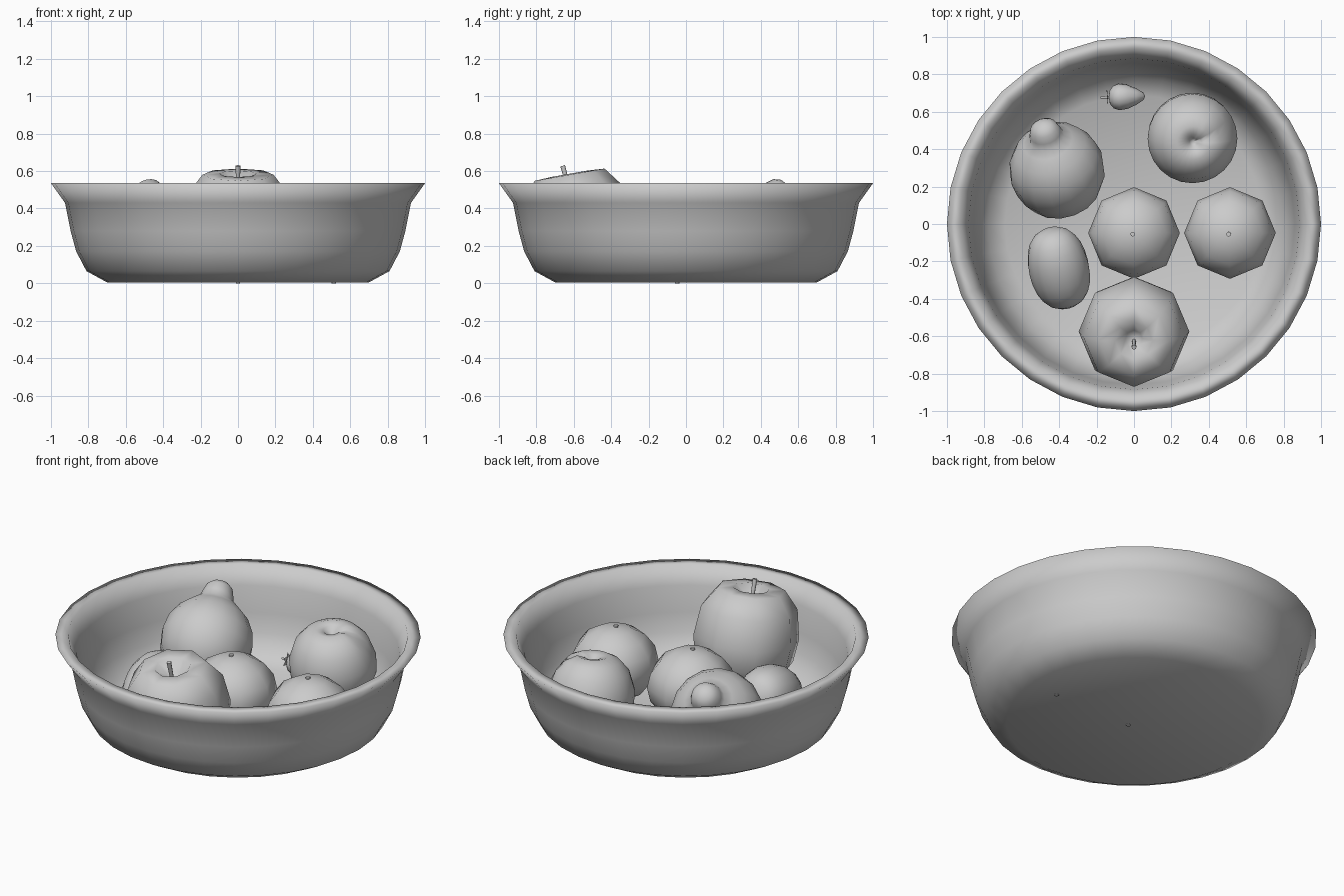
import bpy, bmesh
from math import sin, cos, pi, radians, atan2, exp
from mathutils import Vector

if "Cube" in bpy.data.objects:
    bpy.data.objects.remove(bpy.data.objects["Cube"])

def finish(name, bm, axis, loc, angle=60):
    # turn local z towards the axis, then place the part
    q = Vector((0, 0, 1)).rotation_difference(Vector(axis).normalized())
    for v in bm.verts:
        v.co = q @ v.co + Vector(loc)
    bmesh.ops.recalc_face_normals(bm, faces=bm.faces)
    me = bpy.data.meshes.new(name)
    bm.to_mesh(me)
    bm.free()
    ob = bpy.data.objects.new(name, me)
    bpy.context.collection.objects.link(ob)
    bpy.context.view_layer.objects.active = ob
    ob.select_set(True)
    bpy.ops.object.shade_smooth_by_angle(angle=radians(angle))
    ob.select_set(False)
    return ob

def lathe(profile, segs):
    bm = bmesh.new()
    rings = []
    for r, z in profile:
        if r == 0:
            rings.append([bm.verts.new((0, 0, z))] * segs)
        else:
            rings.append([bm.verts.new((r * cos(2 * pi * i / segs), r * sin(2 * pi * i / segs), z))
                          for i in range(segs)])
    for a, b in zip(rings, rings[1:]):
        for i in range(segs):
            j = (i + 1) % segs
            bm.faces.new(list(dict.fromkeys((a[i], a[j], b[j], b[i]))))
    return bm

def oval(rx, rz, n, p=1):
    return [(0 if k in (0, n) else rx * sin(pi * k / n) ** p, rz * cos(pi * k / n)) for k in range(n + 1)]

# bowl: flared outside, flat rounded lip, smooth inside
finish("bowl", lathe([
    (0, .005), (.7, .005), (.81, .065), (.865, .17), (.895, .28), (.925, .43), (1, .535),
    (.93, .537), (.885, .43), (.86, .28), (.835, .17), (.78, .075), (.69, .022), (0, .02)], 32),
    (0, 0, 1), (0, 0, 0), 180)

# apple with stem, leaning to the front
def lean(deg):
    return Vector((0, -sin(radians(deg)), cos(radians(deg))))

finish("apple", lathe([
    (0, .225), (.045, .245), (.1, .31), (.19, .305), (.27, .2), (.296, .03), (.275, -.1),
    (.2, -.2), (.1, -.25), (.04, -.23), (0, -.21)], 8), lean(10), (0, -.57, .28))
finish("apple_stem", lathe([(0, .17), (.009, .17), (.013, .345), (0, .345)], 8), lean(15), (0, -.57, .295))

# two oranges with small nubs at the poles
for i, x in enumerate((0, .513)):
    c = (x, -.048, .222)
    finish(f"orange_{i + 1}", lathe(oval(.245, .215, 8), 8), (0, 0, 1), c)
    finish(f"orange_nub_{i + 1}", lathe([(0, .222), (.013, .222), (.013, .2), (0, .2)], 8), (-.03, -.03, 1), c)
    finish(f"orange_base_{i + 1}", lathe([(0, -.222), (.012, -.222), (.012, -.2), (0, -.2)], 8), (0, 0, 1), c)

# pear, neck tilted to the back
finish("pear", lathe([
    (0, .362), (.045, .35), (.073, .325), (.086, .285), (.096, .25), (.135, .22), (.195, .168), (.24, .09),
    (.256, .01), (.245, -.08), (.2, -.17), (.13, -.225), (.06, -.25), (0, -.255)], 16),
    (-.06, .19, .19), (-.412, .29, .28))

# peach with a dimple and a crease running out to one side
bm = lathe([(0, .165), (.02, .18), (.045, .21), (.09, .222), (.15, .195), (.205, .135), (.24, .03),
            (.236, -.06), (.2, -.15), (.13, -.21), (.06, -.235), (0, -.24)], 24)
for v in bm.verts:
    a = atan2(v.co.y, v.co.x) - radians(20)
    if v.co.z > .1:
        v.co *= 1 - .07 * exp(-(a / .25) ** 2)
finish("peach", bm, (.03, -.12, 1), (.312, .46, .28))

# kiwi, blunt at the ends
finish("kiwi", lathe(oval(.163, .225, 12, .75), 16), (-.045, .19, .08), (-.402, -.235, .205))

# strawberry lying on its side, with leaves and stalk
berry_axis, berry_c = (1, .03, -.03), (-.05, .68, .09)
finish("strawberry", lathe([
    (0, -.085), (.035, -.08), (.06, -.06), (.071, -.03), (.064, .015), (.045, .06), (.02, .1),
    (0, .11)], 12), berry_axis, berry_c)
bm = bmesh.new()
for i in range(6):
    a = 2 * pi * i / 6
    pts = [(0, 0, -.09), (.022, -.016, -.09), (.045, 0, -.095), (.022, .016, -.09)]
    bm.faces.new([bm.verts.new((x * cos(a) - y * sin(a), x * sin(a) + y * cos(a), z)) for x, y, z in pts])
finish("strawberry_leaves", bm, berry_axis, berry_c)
finish("strawberry_stalk", lathe([(0, -.08), (.008, -.08), (.006, -.13), (0, -.13)], 6), berry_axis, berry_c)
